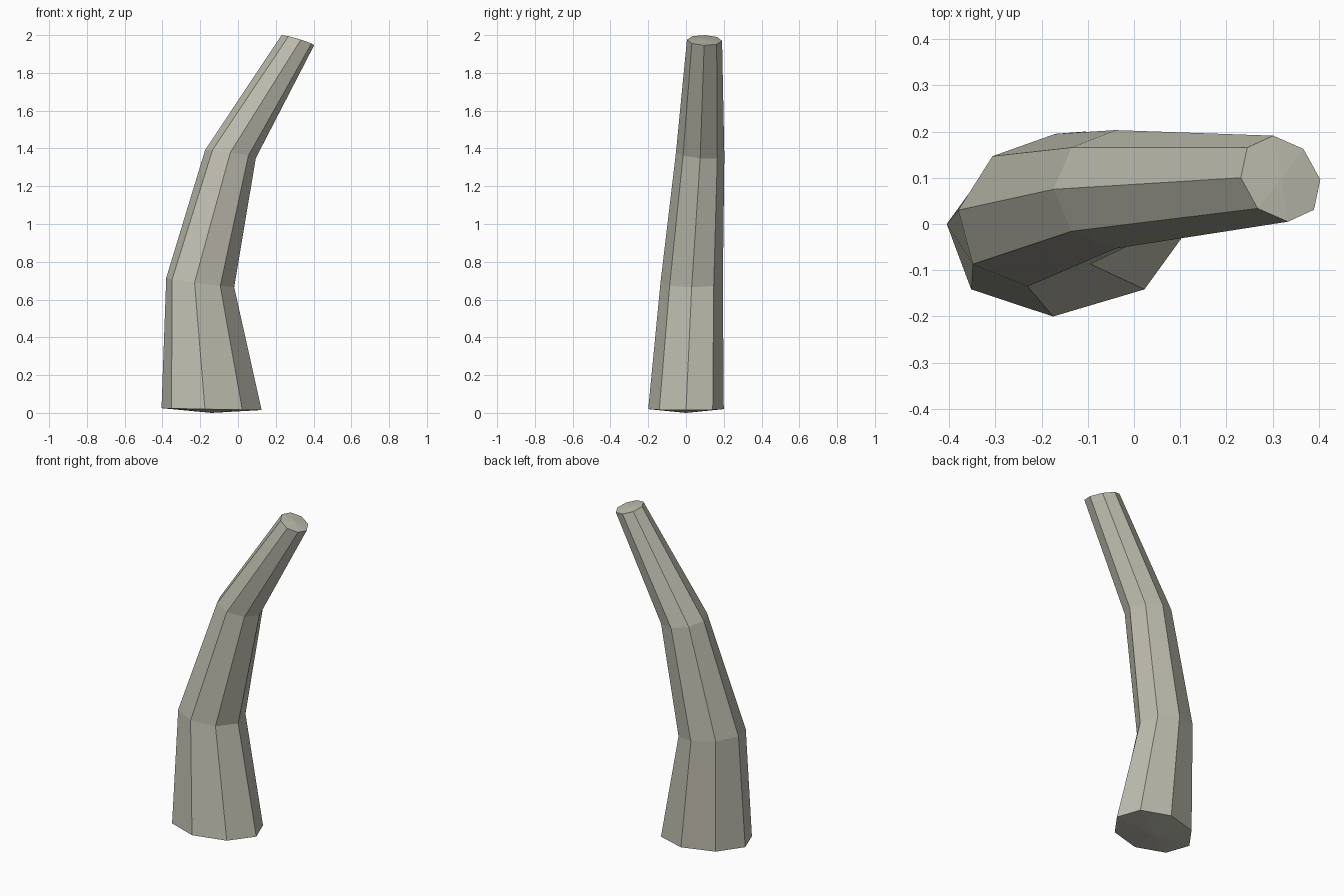
import bpy
import bmesh
import math
from mathutils import Vector

default_cube = bpy.data.objects.get("Cube")
if default_cube:
    bpy.data.objects.remove(default_cube, do_unlink=True)

SIDES = 8


def make_material(name, colour):
    material = bpy.data.materials.new(name)
    material.use_nodes = True
    material.diffuse_color = colour
    shader = material.node_tree.nodes["Principled BSDF"]
    shader.inputs["Base Color"].default_value = colour
    shader.inputs["Roughness"].default_value = 0.9
    return material


def add_ring(bm, centre, side_axis, front_axis):
    """Add a tilted oval of vertices, starting on the model's right."""
    centre, side_axis, front_axis = map(Vector, (centre, side_axis, front_axis))
    ring = []
    for i in range(SIDES):
        angle = math.tau * i / SIDES
        offset = side_axis * math.cos(angle) + front_axis * math.sin(angle)
        ring.append(bm.verts.new(centre + offset))
    return ring


def add_cap(bm, ring, tip):
    """Close a ring with a shallow fan."""
    centre = bm.verts.new(tip)
    for i in range(SIDES):
        bm.faces.new((ring[i], ring[(i + 1) % SIDES], centre))


# Bent, tapering trunk: centre, side axis and front axis of each section
sections = [
    ((-0.14, 0, 0.02), (-0.265, 0, 0.005), (-0.035, -0.2, 0)),
    ((-0.2, 0.03, 0.69), (-0.18, 0, 0.025), (-0.03, -0.165, 0)),
    ((-0.04, 0.075, 1.37), (-0.134, 0, 0.022), (0, -0.128, 0.01)),
    ((0.317, 0.098, 1.973), (-0.086, 0.002, 0.027), (0.016, -0.093, 0.003)),
]
bm = bmesh.new()
rings = [add_ring(bm, *section) for section in sections]
for lower, upper in zip(rings, rings[1:]):
    for i in range(SIDES):
        j = (i + 1) % SIDES
        bm.faces.new((lower[i], lower[j], upper[j], upper[i]))

# Slightly domed ends
add_cap(bm, rings[0], (-0.14, 0, 0))
add_cap(bm, rings[-1], (0.319, 0.098, 1.98))
bmesh.ops.recalc_face_normals(bm, faces=bm.faces)

mesh = bpy.data.meshes.new("trunk")
bm.to_mesh(mesh)
bm.free()
mesh.materials.append(make_material("pale grey bark", (0.52, 0.51, 0.43, 1)))
trunk = bpy.data.objects.new("trunk", mesh)
bpy.context.collection.objects.link(trunk)
